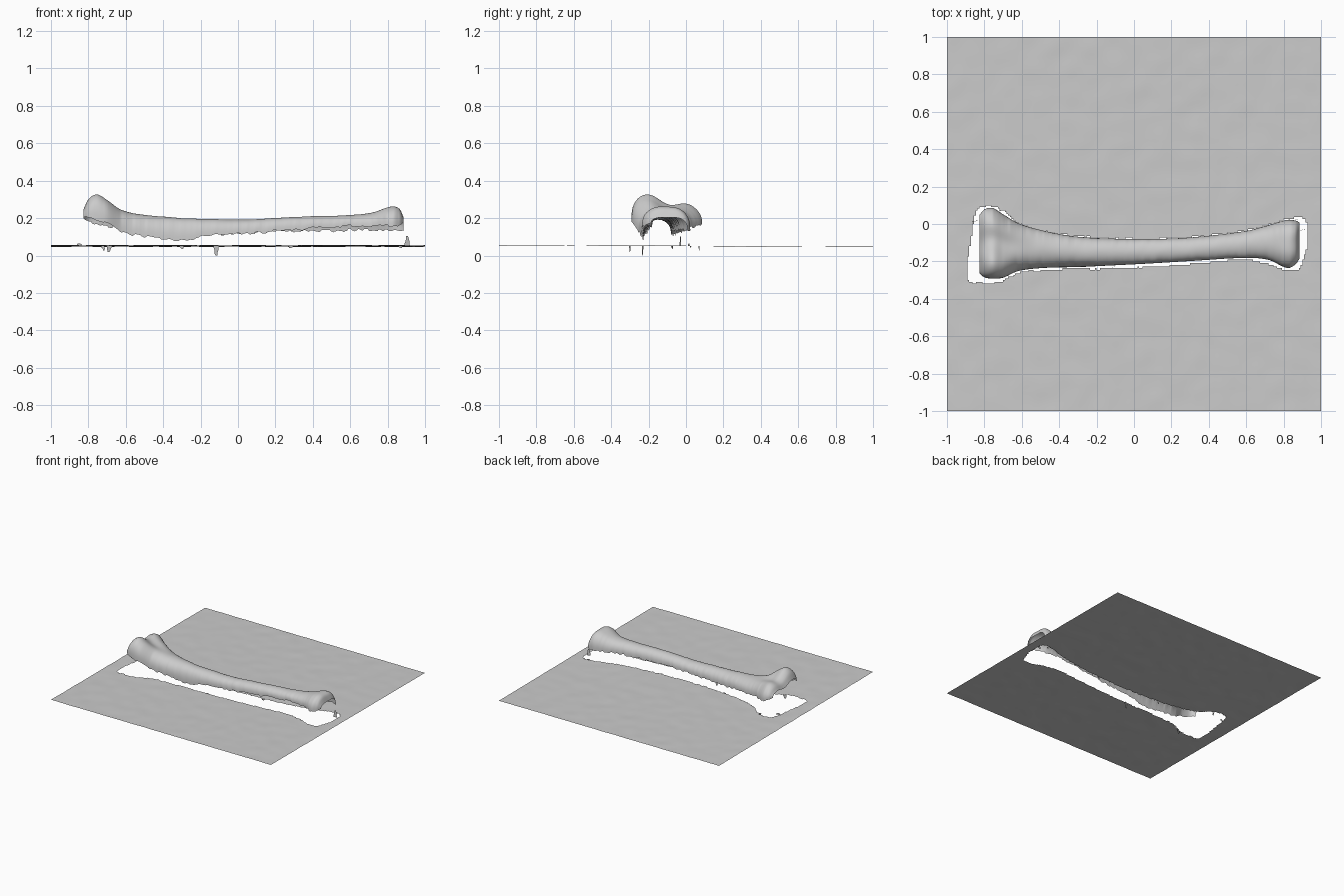
import bpy, bmesh, math, random
from mathutils import Vector, noise

random.seed(4)


def curve_value(rows, x, col):
    """Smooth interpolation of one column of a station table."""
    n = len(rows)
    x = min(max(x, rows[0][0]), rows[-1][0])
    i = 0
    while i < n - 2 and x > rows[i + 1][0]:
        i += 1

    def slope(k):
        a, b = rows[max(k - 1, 0)], rows[min(k + 1, n - 1)]
        return (b[col] - a[col]) / (b[0] - a[0])

    a, b = rows[i], rows[i + 1]
    h = b[0] - a[0]
    t = (x - a[0]) / h
    return ((2*t**3 - 3*t**2 + 1) * a[col] + (t**3 - 2*t**2 + t) * h * slope(i)
            + (3*t**2 - 2*t**3) * b[col] + (t**3 - t**2) * h * slope(i + 1))


def finish(bm, name):
    mesh = bpy.data.meshes.new(name)
    bm.to_mesh(mesh)
    bm.free()
    for p in mesh.polygons:
        p.use_smooth = True
    obj = bpy.data.objects.new(name, mesh)
    bpy.context.collection.objects.link(obj)
    return obj


def rag(x, seed, scale=40):
    """Blocky noise for torn edges, -1 to 1."""
    return noise.noise(Vector((round(x * 90) / 90 * scale, seed, 0.3)))


# Bone stations: x, y front, y back, front crest, back crest, groove, front hem, back hem
bone = [
    (-0.825, -0.265, 0.050, 0.265, 0.235, 0.030, 0.205, 0.200),
    (-0.800, -0.285, 0.078, 0.335, 0.270, 0.045, 0.200, 0.185),
    (-0.755, -0.292, 0.085, 0.375, 0.285, 0.055, 0.190, 0.170),
    (-0.700, -0.287, 0.052, 0.335, 0.265, 0.040, 0.170, 0.160),
    (-0.620, -0.252, 0.005, 0.258, 0.240, 0.012, 0.125, 0.140),
    (-0.500, -0.236, -0.032, 0.222, 0.212, 0.0, 0.105, 0.125),
    (-0.350, -0.231, -0.062, 0.206, 0.201, 0.0, 0.082, 0.110),
    (-0.240, -0.228, -0.073, 0.199, 0.195, 0.0, 0.085, 0.110),
    (-0.190, -0.225, -0.076, 0.197, 0.193, 0.0, 0.110, 0.110),
    (0.050, -0.213, -0.081, 0.194, 0.190, 0.0, 0.118, 0.120),
    (0.300, -0.198, -0.072, 0.208, 0.204, 0.0, 0.140, 0.130),
    (0.600, -0.181, -0.037, 0.219, 0.214, 0.0, 0.155, 0.135),
    (0.720, -0.192, -0.006, 0.232, 0.228, 0.0, 0.155, 0.135),
    (0.820, -0.235, 0.022, 0.268, 0.265, 0.005, 0.160, 0.135),
    (0.865, -0.215, 0.018, 0.258, 0.255, 0.010, 0.165, 0.130),
    (0.885, -0.185, 0.008, 0.210, 0.210, 0.008, 0.175, 0.130),
]

# Bone shell: open arches lofted along the stations
bm = bmesh.new()
COLS, ARC = 260, 36
previous = None
for i in range(COLS + 1):
    x = bone[0][0] + (bone[-1][0] - bone[0][0]) * i / COLS
    yf, yb, zf, zb, groove, hem_f, hem_b = [curve_value(bone, x, c) for c in range(1, 8)]
    hem_f += 0.014 * rag(x, 1.7)
    hem_b += 0.016 * rag(x, 8.2)
    mid, half = (yf + yb) / 2, (yb - yf) / 2
    ring = []
    for j in range(ARC + 1):
        t = j / ARC
        s = t * t * (3 - 2 * t)
        crest = zf + (zb - zf) * s - groove * math.exp(-((t - 0.52) / 0.14) ** 2)
        hem = hem_f + (hem_b - hem_f) * s
        rise = max(math.sin(math.pi * t), 0) ** 0.75
        y = mid - half * math.cos(math.pi * t)
        z = hem + (crest - hem) * rise
        z += 0.002 * noise.noise(Vector((x * 12, y * 12, 5)))
        ring.append(bm.verts.new((x, y, z)))
    if previous:
        for j in range(ARC):
            bm.faces.new((previous[j], ring[j], ring[j + 1], previous[j + 1]))
    previous = ring
finish(bm, "bone_shell")

# Hole outline in the sheet: x, y front, y back
hole = [
    (-0.890, -0.290, -0.230), (-0.870, -0.305, -0.110), (-0.850, -0.310, 0.020),
    (-0.820, -0.310, 0.085), (-0.720, -0.305, 0.075), (-0.620, -0.258, 0.000),
    (-0.450, -0.238, -0.050), (-0.200, -0.235, -0.078), (0.050, -0.228, -0.085),
    (0.300, -0.208, -0.075), (0.600, -0.186, -0.040), (0.740, -0.215, -0.005),
    (0.820, -0.240, 0.020), (0.880, -0.235, 0.028), (0.905, -0.170, 0.025),
    (0.922, -0.125, 0.000),
]


def sheet_z(x, y):
    return 0.051 - 0.004 * y + 0.002 * noise.noise(Vector((x * 9, y * 9, 1)))


def in_hole(x, y):
    if not hole[0][0] <= x <= hole[-1][0]:
        return False
    return (curve_value(hole, x, 1) + 0.006 * rag(x, 3.1) < y
            < curve_value(hole, x, 2) + 0.006 * rag(x, 6.4))


# Ground sheet with the torn opening
bm = bmesh.new()
bmesh.ops.create_grid(bm, x_segments=220, y_segments=220, size=1.0)
for v in bm.verts:
    v.co.z = sheet_z(v.co.x, v.co.y)
bmesh.ops.delete(bm, geom=[v for v in bm.verts if in_hole(v.co.x, v.co.y)], context='VERTS')
finish(bm, "ground_sheet")

# Torn scraps on the rim of the opening: x, y, tip z, width
scraps = [
    (-0.115, -0.232, 0.000, 0.030), (-0.690, -0.300, 0.020, 0.030),
    (-0.720, 0.070, 0.028, 0.020), (-0.300, -0.072, 0.035, 0.025),
    (0.905, -0.030, 0.105, 0.030), (-0.850, 0.015, 0.065, 0.040),
    (0.280, -0.075, 0.040, 0.030), (0.870, 0.025, 0.040, 0.025),
]
bm = bmesh.new()
for x, y, tip, width in scraps:
    base = sheet_z(x, y)
    steps = 5
    rows = []
    for k in range(steps + 1):
        t = k / steps
        w = width * (1 - 0.65 * t) / 2
        skew = random.uniform(-0.003, 0.003)
        z = base + (tip - base) * t
        rows.append([bm.verts.new((x + skew + d * w, y + d * w * 0.3, z)) for d in (-1, 1)])
    for a, b in zip(rows, rows[1:]):
        bm.faces.new((a[0], a[1], b[1], b[0]))
finish(bm, "torn_scraps")
